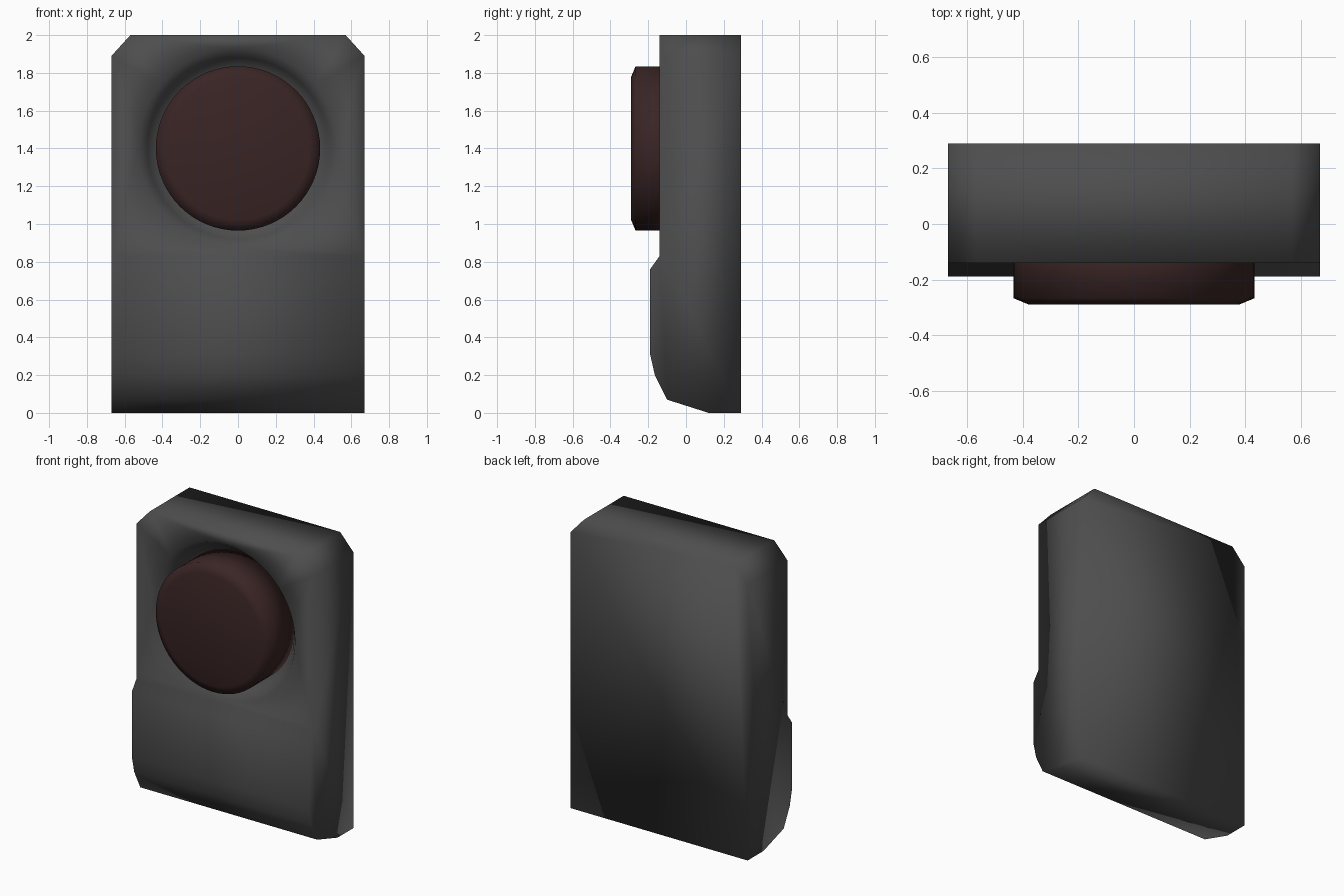
import bpy, bmesh, math

cube = bpy.data.objects.get("Cube")
if cube:
    bpy.data.objects.remove(cube, do_unlink=True)

SEGMENTS = 64
DISC_Z = 1.4


def material(name, rgb):
    mat = bpy.data.materials.new(name)
    mat.use_nodes = True
    color = (*rgb, 1)
    mat.diffuse_color = color
    mat.node_tree.nodes["Principled BSDF"].inputs["Base Color"].default_value = color
    return mat


def finish(bm, name, mat):
    bmesh.ops.recalc_face_normals(bm, faces=bm.faces[:])
    for face in bm.faces:
        face.smooth = True
    mesh = bpy.data.meshes.new(name)
    bm.to_mesh(mesh)
    bm.free()
    mesh.materials.append(mat)
    obj = bpy.data.objects.new(name, mesh)
    bpy.context.collection.objects.link(obj)
    return obj


def ring(bm, radius, y):
    angles = [2 * math.pi * i / SEGMENTS for i in range(SEGMENTS)]
    return [bm.verts.new((radius * math.cos(a), y, DISC_Z + radius * math.sin(a))) for a in angles]


def lathe(bm, profile):
    """Rings around the front-to-back axis, joined by quads."""
    rings = [ring(bm, r, y) for r, y in profile]
    for a, b in zip(rings, rings[1:]):
        for i in range(SEGMENTS):
            j = (i + 1) % SEGMENTS
            bm.faces.new((a[i], a[j], b[j], b[i]))
    return rings


dark_grey = material("dark grey", (0.075, 0.075, 0.075))
dark_red = material("dark red", (0.042, 0.018, 0.018))

# Housing outline: half width, depth, height, from the top back edge round the front
outline = [(0.57, 0.29, 2), (0.57, -0.14, 2), (0.67, -0.14, 1.89), (0.67, -0.14, 0.83),
           (0.67, -0.19, 0.76), (0.67, -0.19, 0.31), (0.67, -0.165, 0.2), (0.67, -0.1, 0.07),
           (0.67, 0.12, 0), (0.67, 0.29, 0), (0.67, 0.29, 1.89)]
bm = bmesh.new()
left = [bm.verts.new((x, y, z)) for x, y, z in outline]
right = [bm.verts.new((-x, y, z)) for x, y, z in outline]

# Top, lower front and underside strips
for i in [0] + list(range(3, 9)):
    bm.faces.new((left[i], left[i + 1], right[i + 1], right[i]))
# Sides with their sloped top corners
for side in (left, right):
    bm.faces.new(side[2:])
    bm.faces.new((side[0], side[1], side[2], side[-1]))
# Back
bm.faces.new((left[0], left[10], left[9], right[9], right[10], right[0]))
# Conical recess and the front panel around it
rim = lathe(bm, [(0.53, -0.14), (0.48, -0.08), (0.43, -0.01)])
bm.faces.new(rim[-1])
border = left[1:4] + right[3:0:-1]
edges = [bm.edges.get((a, b)) or bm.edges.new((a, b))
         for loop in (border, rim[0]) for a, b in zip(loop, loop[1:] + loop[:1])]
bmesh.ops.triangle_fill(bm, edges=edges, use_beauty=True, normal=(0, -1, 0))
finish(bm, "housing", dark_grey)

# Round button with a chamfered front edge
bm = bmesh.new()
rings = lathe(bm, [(0.435, 0), (0.435, -0.267), (0.38, -0.29)])
bm.faces.new(rings[0])
bm.faces.new(rings[-1])
finish(bm, "button", dark_red)
